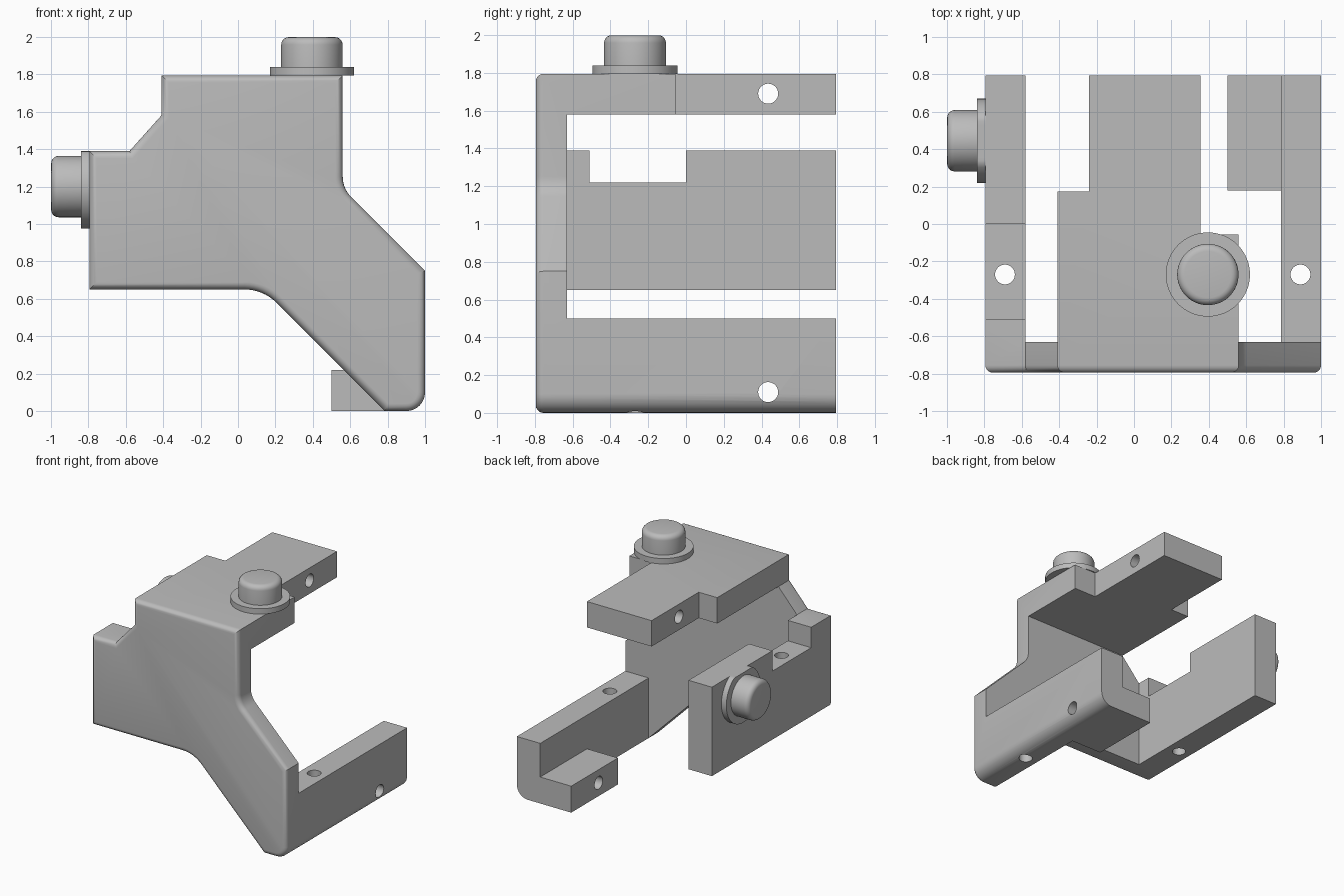
import bpy, bmesh, math
from mathutils import Vector, Matrix

cube = bpy.data.objects.get("Cube")
if cube:
    bpy.data.objects.remove(cube, do_unlink=True)

grey = bpy.data.materials.new("plain_grey")
grey.use_nodes = True
COLOUR = (0.5, 0.5, 0.5, 1)
grey.diffuse_color = COLOUR
grey.node_tree.nodes["Principled BSDF"].inputs["Base Color"].default_value = COLOUR

FRONT, PLATE_BACK, BACK = -0.795, -0.63, 0.795
HOLE_R = 0.053


def finish(name, bm):
    bmesh.ops.recalc_face_normals(bm, faces=bm.faces)
    mesh = bpy.data.meshes.new(name)
    bm.to_mesh(mesh)
    bm.free()
    mesh.materials.append(grey)
    obj = bpy.data.objects.new(name, mesh)
    bpy.context.collection.objects.link(obj)
    return obj


def rounded(points, steps=8):
    """Turn corners given as (u, v, radius) into an outline with fillets."""
    out = []
    for i, (u, v, r) in enumerate(points):
        p = Vector((u, v))
        if r == 0:
            out.append(p)
            continue
        a = (Vector(points[i - 1][:2]) - p).normalized()
        b = (Vector(points[(i + 1) % len(points)][:2]) - p).normalized()
        half = a.angle(b) / 2
        centre = p + (a + b).normalized() * r / math.sin(half)
        start = p + a * r / math.tan(half) - centre
        end = p + b * r / math.tan(half) - centre
        sweep = math.pi - 2 * half
        for k in range(steps + 1):
            t = k / steps
            arc = start * math.sin((1 - t) * sweep) + end * math.sin(t * sweep)
            out.append(centre + arc / math.sin(sweep))
    return out


def prism(name, outline, axis, low, high, front_bevel=0):
    """Extrude a flat outline along the x, y or z axis."""
    place = {"x": lambda u, v, w: (w, u, v),
             "y": lambda u, v, w: (u, w, v),
             "z": lambda u, v, w: (u, v, w)}[axis]
    bm = bmesh.new()
    face = bm.faces.new([bm.verts.new(place(u, v, low)) for u, v in outline])
    rim = list(face.edges)
    grown = bmesh.ops.extrude_face_region(bm, geom=[face], use_keep_orig=True)
    move = Vector(place(0, 0, high - low))
    bmesh.ops.translate(bm, vec=move, verts=[g for g in grown["geom"]
                                             if isinstance(g, bmesh.types.BMVert)])
    bmesh.ops.recalc_face_normals(bm, faces=bm.faces)
    if front_bevel:
        bmesh.ops.bevel(bm, geom=rim, offset=front_bevel, segments=5,
                        profile=0.5, affect="EDGES")
    return finish(name, bm)


def hole_cutter(name, centre, axis, length):
    turn = Matrix.Rotation(math.pi / 2, 4, "Y") if axis == "x" else Matrix()
    bm = bmesh.new()
    bmesh.ops.create_cone(bm, cap_ends=True, segments=32, radius1=HOLE_R, radius2=HOLE_R,
                          depth=length, matrix=Matrix.Translation(centre) @ turn)
    obj = finish(name, bm)
    obj.hide_render = True
    return obj


def combine(target, other, operation):
    mod = target.modifiers.new(operation.lower(), "BOOLEAN")
    mod.operation, mod.object, mod.solver = operation, other, "EXACT"
    bpy.context.view_layer.objects.active = target
    bpy.ops.object.modifier_apply(modifier=mod.name)
    bpy.data.objects.remove(other, do_unlink=True)


def smooth(obj):
    bpy.ops.object.select_all(action="DESELECT")
    obj.select_set(True)
    bpy.context.view_layer.objects.active = obj
    bpy.ops.object.shade_smooth_by_angle(angle=math.radians(30))


def knob(name, centre, turn, top_limit=9):
    """Round button on a thin washer; the washer is trimmed at top_limit."""
    place = Matrix.Translation(centre) @ turn
    bm = bmesh.new()
    washer = bmesh.ops.create_cone(bm, cap_ends=True, segments=64, radius1=0.225, radius2=0.225,
                                   depth=0.045, matrix=place @ Matrix.Translation((0, 0, 0.0225)))
    for v in washer["verts"]:
        v.co.z = min(v.co.z, top_limit)
    cap = bmesh.ops.create_cone(bm, cap_ends=True, segments=64, radius1=0.164, radius2=0.164,
                                depth=0.16, matrix=place @ Matrix.Translation((0, 0, 0.124)))
    axis = place.to_3x3() @ Vector((0, 0, 1))
    outer = {v for v in cap["verts"] if (v.co - Vector(centre)).dot(axis) > 0.15}
    rim = [e for e in bm.edges if set(e.verts) <= outer]
    bmesh.ops.bevel(bm, geom=rim, offset=0.04, segments=5, profile=0.5, affect="EDGES")
    smooth(finish(name, bm))


# Front plate with a rounded front rim
body = prism("bracket_body", rounded([
    (-0.795, 0.65, 0), (0.135, 0.65, 0.24), (0.785, 0, 0), (1, 0, 0.1), (1, 0.75, 0),
    (0.56, 1.19, 0.15), (0.56, 1.795, 0), (-0.41, 1.795, 0), (-0.41, 1.58, 0),
    (-0.58, 1.39, 0), (-0.795, 1.39, 0)]), "y", FRONT, PLATE_BACK, 0.04)

# Top shelf, notched side arm, low arm and its foot
parts = [
    prism("top_shelf", [(-0.41, PLATE_BACK), (0.56, PLATE_BACK), (0.56, -0.055), (0.355, -0.055),
                        (0.355, BACK), (-0.24, BACK), (-0.24, 0.175), (-0.41, 0.175)],
          "z", 1.58, 1.795),
    prism("notched_arm", [(PLATE_BACK, 0.65), (BACK, 0.65), (BACK, 1.39), (0, 1.39), (0, 1.22),
                          (-0.51, 1.22), (-0.51, 1.39), (PLATE_BACK, 1.39)],
          "x", -0.795, -0.58),
    prism("low_arm", rounded([(0.785, 0, 0), (1, 0, 0.1), (1, 0.5, 0), (0.785, 0.5, 0)]),
          "y", PLATE_BACK, BACK),
    prism("foot", [(0.5, 0), (0.785, 0), (0.785, 0.22), (0.5, 0.22)], "y", 0.18, BACK),
]
for part in parts:
    combine(body, part, "UNION")

# Screw holes
for name, centre, axis, length in [
        ("shelf_hole", (0.05, 0.435, 1.69), "x", 0.9),
        ("foot_hole", (0.75, 0.435, 0.11), "x", 0.9),
        ("notched_arm_hole", (-0.69, -0.27, 0.94), "z", 0.8),
        ("low_arm_hole", (0.89, -0.27, 0.25), "z", 0.8)]:
    combine(body, hole_cutter(name, centre, axis, length), "DIFFERENCE")

# Merge flush faces, then smooth the rounded edges
bm = bmesh.new()
bm.from_mesh(body.data)
bmesh.ops.remove_doubles(bm, verts=bm.verts, dist=0.0002)
bmesh.ops.dissolve_limit(bm, angle_limit=math.radians(0.5), verts=bm.verts, edges=bm.edges)
bm.to_mesh(body.data)
bm.free()
smooth(body)

# Buttons on the top shelf and on the outer side of the notched arm
knob("top_button", (0.395, -0.27, 1.795), Matrix())
knob("side_button", (-0.795, 0.445, 1.2), Matrix.Rotation(-math.pi / 2, 4, "Y"), 1.39)
